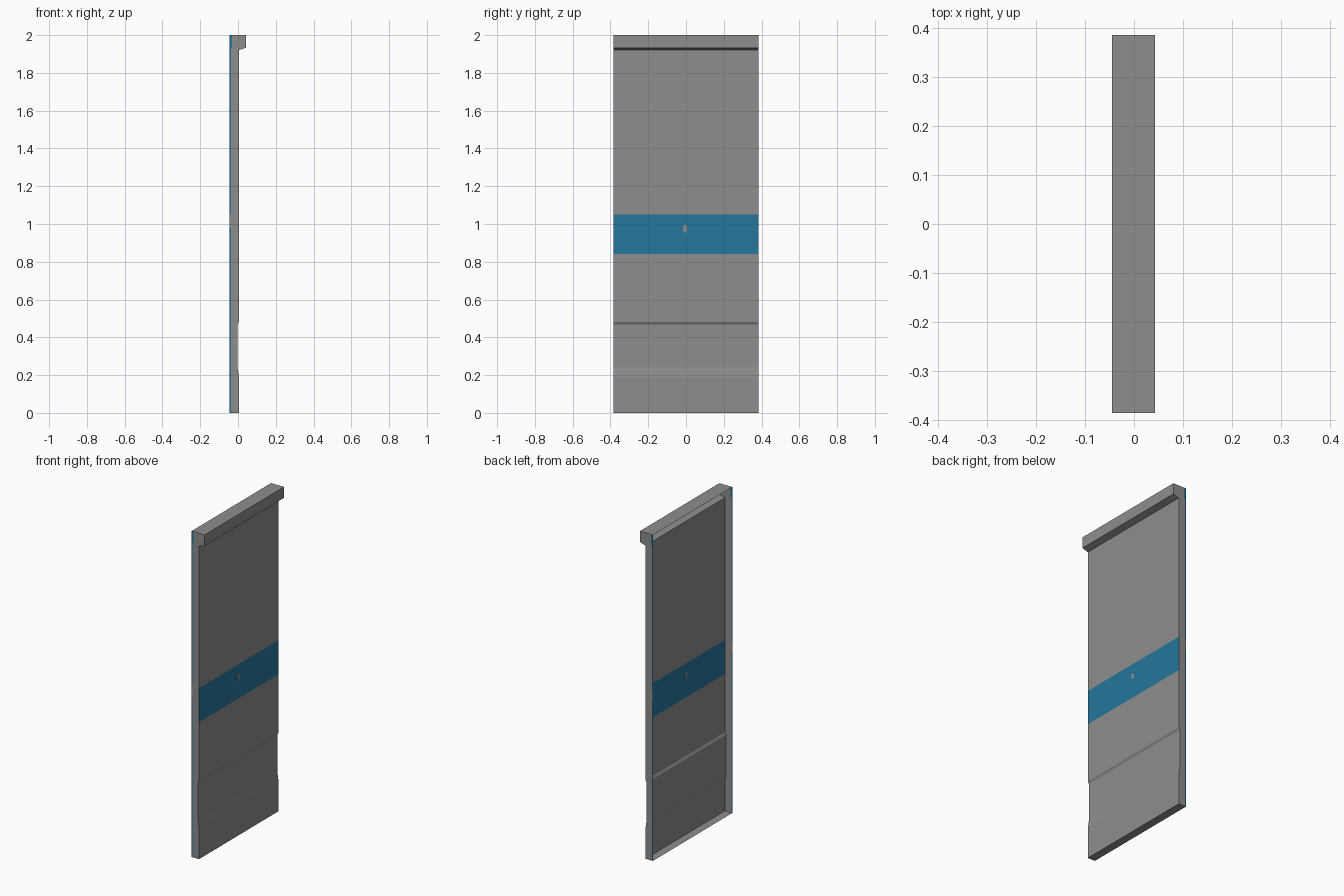
import bpy, bmesh, math
from mathutils import Vector

if "Cube" in bpy.data.objects:
    bpy.data.objects.remove(bpy.data.objects["Cube"])

HALF_Y = 0.385
BACK_X = -0.045


def material(name, rgb):
    m = bpy.data.materials.new(name)
    m.diffuse_color = (*rgb, 1)
    m.use_nodes = True
    m.node_tree.nodes["Principled BSDF"].inputs["Base Color"].default_value = m.diffuse_color
    return m


grey = material("panel grey", (0.27, 0.27, 0.27))
blue = material("stripe blue", (0.018, 0.18, 0.325))


def finish(bm, name):
    mesh = bpy.data.meshes.new(name)
    bm.to_mesh(mesh)
    bm.free()
    mesh.materials.append(grey)
    mesh.materials.append(blue)
    obj = bpy.data.objects.new(name, mesh)
    bpy.context.collection.objects.link(obj)
    return obj


# Door shell: side profile (x, z) swept across y, left open at the back
profile = [(BACK_X, 0), (0.005, 0), (0.005, 0.19), (-0.003, 0.24), (-0.003, 0.468),
           (0.005, 0.482), (0.005, 1.921), (0.043, 1.933), (0.043, 2), (BACK_X, 2)]
bm = bmesh.new()
near = [bm.verts.new((x, -HALF_Y, z)) for x, z in profile]
far = [bm.verts.new((x, HALF_Y, z)) for x, z in profile]
for i in range(len(profile) - 1):
    bm.faces.new((near[i], near[i + 1], far[i + 1], far[i]))
bm.faces.new(near)
bm.faces.new(far[::-1])
bm.normal_update()

# Cut lines that bound the painted stripes
cuts = [((0, 0, z), (0, 0, 1)) for z in (0.84, 0.98, 1.05, 1.93)]
cuts += [((x, 0, 0), (1, 0, 0)) for x in (-0.038, -0.031)]
for co, no in cuts:
    bmesh.ops.bisect_plane(bm, geom=bm.verts[:] + bm.edges[:] + bm.faces[:],
                           dist=1e-6, plane_co=Vector(co), plane_no=Vector(no))

# Paint: band across the panel, trim on the rear edge of the sides and top
bm.normal_update()
for f in bm.faces:
    c, n = f.calc_center_median(), f.normal
    if abs(n.x) > 0.9:
        painted = 0.84 < c.z < 1.05
    elif abs(n.y) > 0.9:
        width = -0.031 if c.z > 1.93 else -0.038
        painted = c.x < width and not 0.98 < c.z < 1.05
    else:
        painted = n.z > 0.9 and c.z > 1.99 and c.x < -0.031
    f.material_index = int(painted)
finish(bm, "door_shell")

# Small hexagonal cap in the middle of the band, thin on both faces
bm = bmesh.new()
ring = [(0.012 * math.sin(a) - 0.005, 0.975 + 0.024 * math.cos(a))
        for a in (math.tau * k / 6 for k in range(6))]
front = [bm.verts.new((0.0058, y, z)) for y, z in ring]
rear = [bm.verts.new((0.0042, y, z)) for y, z in ring]
bm.faces.new(front)
bm.faces.new(rear[::-1])
for i in range(6):
    j = (i + 1) % 6
    bm.faces.new((front[i], rear[i], rear[j], front[j]))
bmesh.ops.recalc_face_normals(bm, faces=bm.faces[:])
finish(bm, "band_cap")
